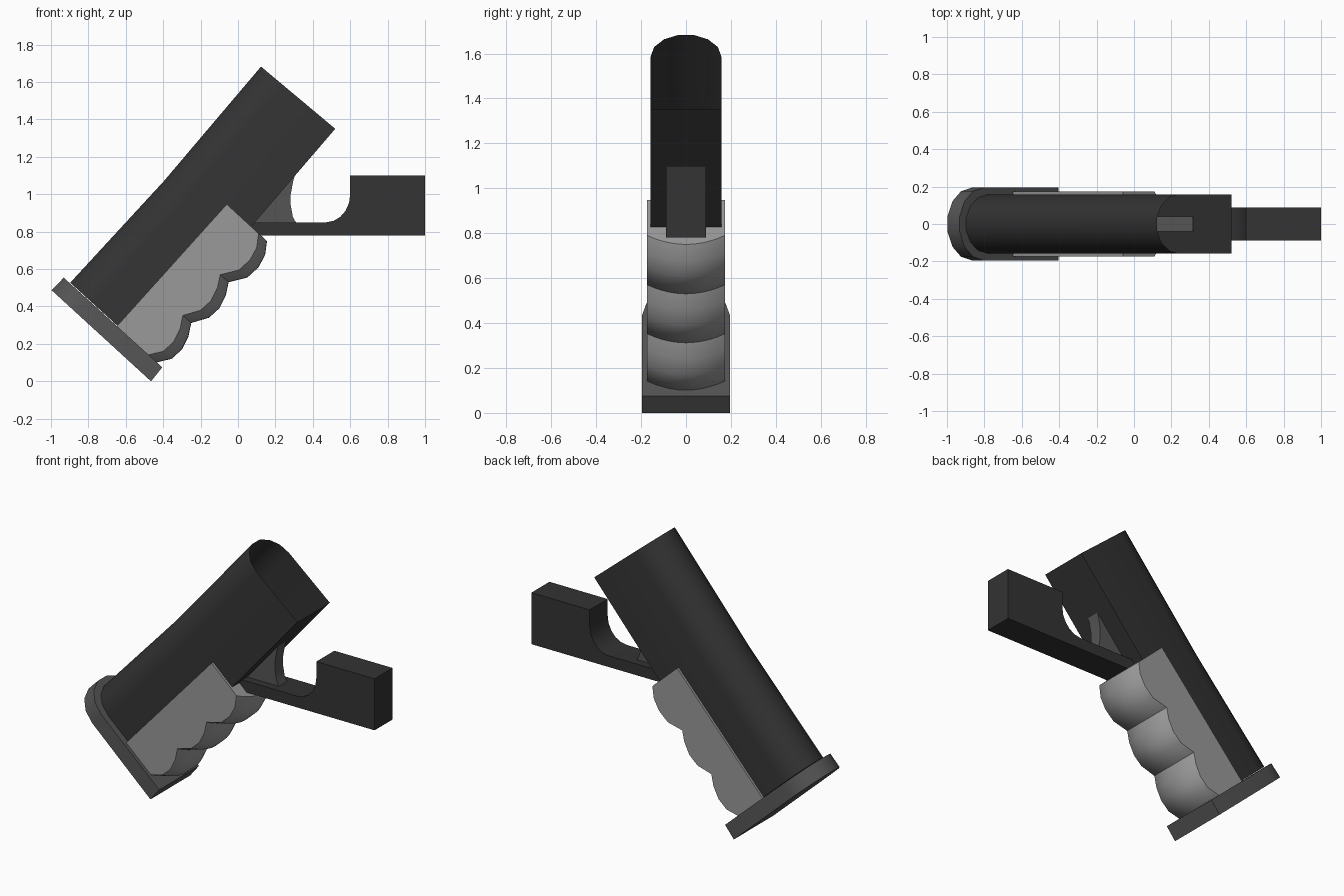
import bpy, bmesh, math

if "Cube" in bpy.data.objects:
    bpy.data.objects.remove(bpy.data.objects["Cube"])


def material(name, v):
    m = bpy.data.materials.new(name)
    m.diffuse_color = (v, v, v, 1)
    m.use_nodes = True
    m.node_tree.nodes["Principled BSDF"].inputs["Base Color"].default_value = m.diffuse_color
    return m


DARK = material("dark_grey", 0.033)
MID = material("mid_grey", 0.09)
LIGHT = material("light_grey", 0.32)


def loft(name, rings, mat, cap_start=True, cap_end=True, angle=35):
    """Skin a list of equal-length closed rings of points."""
    bm = bmesh.new()
    rows = [[bm.verts.new(p) for p in ring] for ring in rings]
    n = len(rows[0])
    for a, b in zip(rows, rows[1:]):
        for i in range(n):
            j = (i + 1) % n
            bm.faces.new((a[i], a[j], b[j], b[i]))
    if cap_start:
        bm.faces.new(rows[0][::-1])
    if cap_end:
        bm.faces.new(rows[-1])
    bmesh.ops.recalc_face_normals(bm, faces=bm.faces[:])
    me = bpy.data.meshes.new(name)
    bm.to_mesh(me)
    bm.free()
    ob = bpy.data.objects.new(name, me)
    bpy.context.collection.objects.link(ob)
    me.materials.append(mat)
    bpy.ops.object.select_all(action='DESELECT')
    bpy.context.view_layer.objects.active = ob
    ob.select_set(True)
    bpy.ops.object.shade_smooth_by_angle(angle=math.radians(angle))
    return ob


def u_ring(back, front, w, r, seg=7):
    """U-shaped section: square at the front, elliptical at the back."""
    fy = [(1, -w)]
    for k in range(seg + 1):
        t = -math.pi / 2 + math.pi * k / seg
        fy.append((r * (1 - math.cos(t)), w * math.sin(t)))
    fy.append((1, w))
    return [(back[0] + f * (front[0] - back[0]), y,
             back[1] + f * (front[1] - back[1])) for f, y in fy]


def slab(name, profile, w, mat):
    """Side profile (x, z) extruded across y."""
    return loft(name, [[(x, y, z) for x, z in profile] for y in (-w, w)], mat)


# Main tube: open at the top, slightly bent along its back
stations = [((-0.90, 0.53), (-0.50, 0.165)),
            ((-0.40, 1.072), (0.02, 0.768)),
            ((0.12, 1.685), (0.52, 1.35))]
loft("body_shell", [u_ring(b, f, 0.158, 0.3) for b, f in stations], DARK,
     cap_end=False)

# Base plate
loft("base_plate", [u_ring((-1.0, 0.49), (-0.465, 0.0), 0.195, 0.25),
                    u_ring((-0.935, 0.557), (-0.405, 0.075), 0.195, 0.25)], MID)

# Finger grip: three scallops, bulged across the width
scallops = [(0.11, 0.79), (0.10, 0.715), (0.065, 0.65), (0.005, 0.595), (-0.095, 0.57),
            (-0.11, 0.50), (-0.145, 0.43), (-0.20, 0.38), (-0.295, 0.352),
            (-0.31, 0.28), (-0.345, 0.21), (-0.40, 0.16), (-0.485, 0.14)]
W, COLS = 0.173, 10
rings = []
for j in range(COLS + 1):
    y = W * (2 * j / COLS - 1)
    bulge = 1 - (y / W) ** 2
    ring = [(-0.65, y, 0.292), (-0.06, y, 0.947)]
    ring += [(x + 0.045 * bulge, y, z - 0.04 * bulge) for x, z in scallops]
    rings.append(ring)
loft("finger_grip", rings, LIGHT)

# Trigger guard with rounded inner corner
corner = [(0.47 + 0.13 * math.sin(t), 1.0 - 0.15 * math.cos(t))
          for t in (math.pi / 2 * k / 5 for k in range(6))]
slab("trigger_guard", [(0.06, 0.78), (1.0, 0.78), (1.0, 1.1), (0.6, 1.1)]
     + corner[::-1] + [(0.08, 0.85)], 0.088, DARK)

# Trigger blade, its upper part reaching inside the shell
slab("trigger", [(0.08, 0.83), (0.32, 0.83), (0.293, 0.88), (0.282, 0.94),
                 (0.282, 1.0), (0.295, 1.07), (0.315, 1.14), (0.10, 1.14)],
     0.04, MID)
